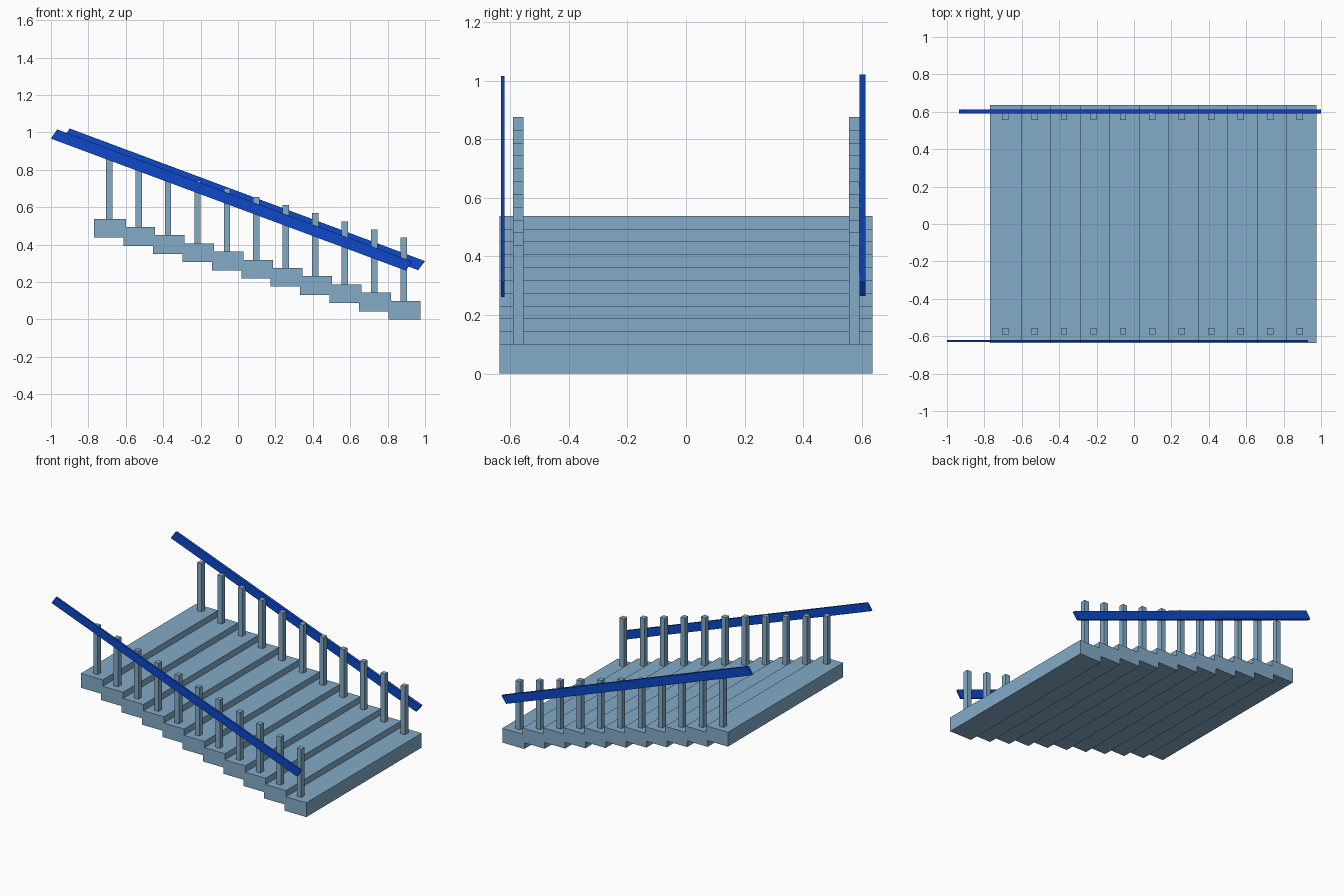
import bpy, bmesh

if "Cube" in bpy.data.objects:
    bpy.data.objects.remove(bpy.data.objects["Cube"])

STEPS = 11
RUN, RISE = 0.1575, 0.0438


def material(name, rgb):
    mat = bpy.data.materials.new(name)
    mat.diffuse_color = (*rgb, 1)
    mat.use_nodes = True
    mat.node_tree.nodes["Principled BSDF"].inputs["Base Color"].default_value = mat.diffuse_color
    return mat


steel = material("pale_blue", (0.23, 0.41, 0.58))
blue = material("deep_blue", (0.004, 0.065, 0.58))


def extrude_profile(name, profile, y0, y1, mat):
    """Extrude an x-z outline from y0 to y1."""
    bm = bmesh.new()
    face = bm.faces.new([bm.verts.new((x, y0, z)) for x, z in profile])
    ext = bmesh.ops.extrude_face_region(bm, geom=[face])["geom"]
    moved = [g for g in ext if isinstance(g, bmesh.types.BMVert)]
    bmesh.ops.translate(bm, verts=moved, vec=(0, y1 - y0, 0))
    bmesh.ops.recalc_face_normals(bm, faces=bm.faces)
    mesh = bpy.data.meshes.new(name)
    bm.to_mesh(mesh)
    bm.free()
    mesh.materials.append(mat)
    obj = bpy.data.objects.new(name, mesh)
    bpy.context.collection.objects.link(obj)
    return obj


def box(name, x0, x1, y0, y1, z0, z1, mat):
    return extrude_profile(name, [(x0, z0), (x1, z0), (x1, z1), (x0, z1)], y0, y1, mat)


# Treads descend towards +x, each with a post near both ends
for i in range(STEPS):
    x = -0.77 + i * RUN
    top = 0.10 + (STEPS - 1 - i) * RISE
    box(f"tread_{i + 1}", x, x + 0.17, -0.637, 0.637, top - 0.10, top, steel)
    px = -0.689 + i * RUN
    for side, y in (("front", -0.573), ("back", 0.575)):
        box(f"{side}_post_{i + 1}", px - 0.017, px + 0.017,
            y - 0.018, y + 0.018, top, top + 0.337, steel)

# Sloping handrails
extrude_profile("front_handrail",
                [(-1.0, 0.967), (0.898, 0.261), (0.93, 0.311), (-0.967, 1.016)],
                -0.632, -0.619, blue)
extrude_profile("back_handrail",
                [(-0.935, 0.971), (0.963, 0.264), (1.0, 0.312), (-0.90, 1.021)],
                0.592, 0.612, blue)
